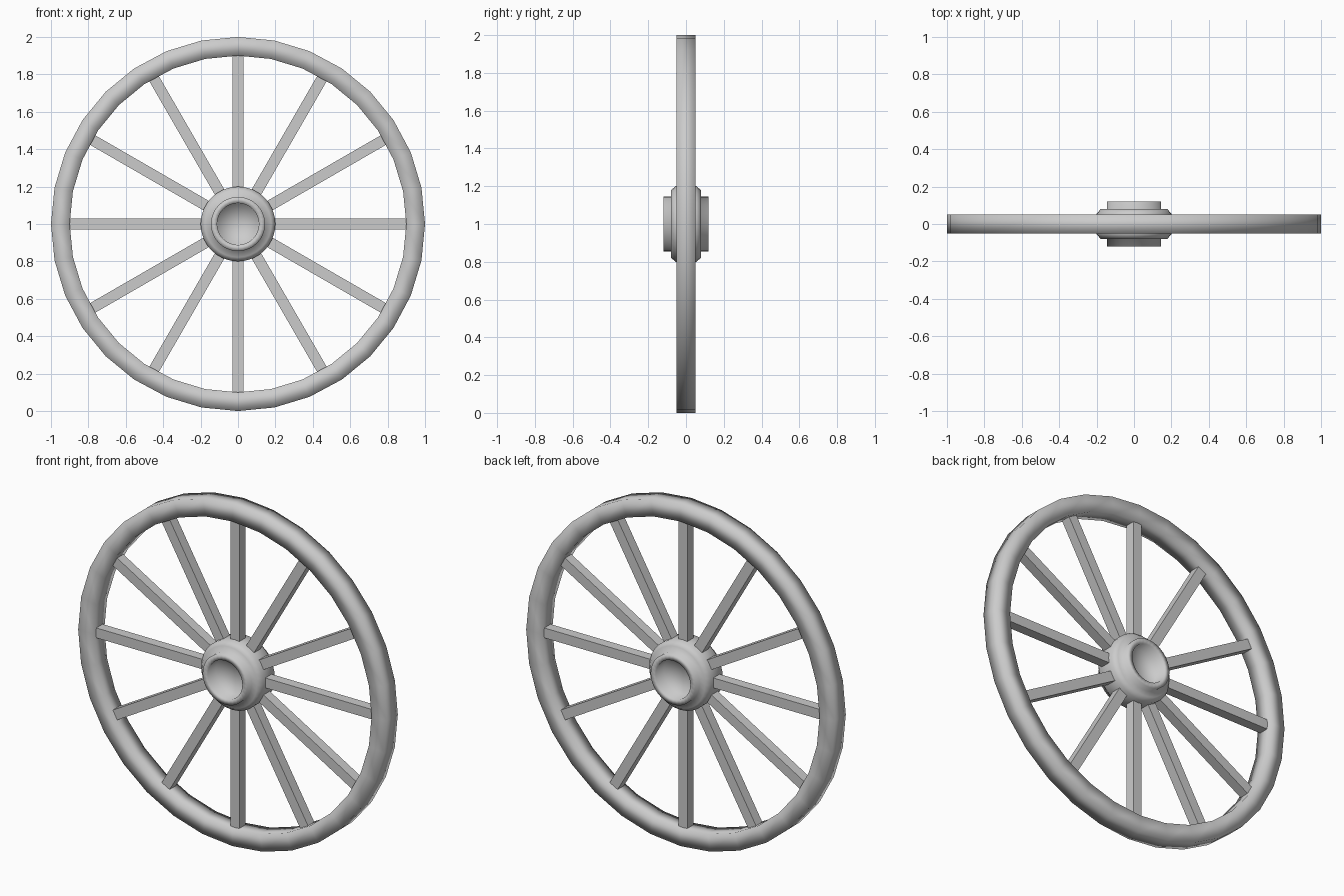
import bpy, bmesh, math
from mathutils import Matrix, Vector

if "Cube" in bpy.data.objects:
    bpy.data.objects.remove(bpy.data.objects["Cube"])

SIDES = 32
CENTRE = Vector((0, 0, 1))


def lathe(name, profile, closed):
    """Turn (radius, y) points around the wheel axis."""
    bm = bmesh.new()
    rings = []
    for r, y in profile:
        if r == 0:
            rings.append([bm.verts.new((0, y, 1))] * SIDES)
            continue
        rings.append([bm.verts.new((r * math.sin(2 * math.pi * i / SIDES), y,
                                    1 + r * math.cos(2 * math.pi * i / SIDES)))
                      for i in range(SIDES)])
    count = len(rings) if closed else len(rings) - 1
    for k in range(count):
        a, b = rings[k], rings[(k + 1) % len(rings)]
        for i in range(SIDES):
            j = (i + 1) % SIDES
            corners = list(dict.fromkeys((a[i], a[j], b[j], b[i])))
            bm.faces.new(corners).smooth = True
    bmesh.ops.recalc_face_normals(bm, faces=bm.faces)
    return finish(name, bm)


def finish(name, bm):
    mesh = bpy.data.meshes.new(name)
    bm.to_mesh(mesh)
    bm.free()
    obj = bpy.data.objects.new(name, mesh)
    bpy.context.collection.objects.link(obj)
    return obj


# Rim: square section, smooth shaded
lathe("rim", [(0.9, -0.05), (1.0, -0.05), (1.0, 0.05), (0.9, 0.05)], True)

# Hub: chamfered drum, narrower collars, recessed ends
half = [(0, -0.05), (0.11, -0.05), (0.112, -0.12), (0.145, -0.12),
        (0.145, -0.08), (0.178, -0.08), (0.2, -0.055)]
lathe("hub", half + [(r, -y) for r, y in reversed(half)], False)

# Spokes: twelve square bars from hub to rim
inner, outer, width = 0.16, 0.9, 0.058
for n in range(12):
    bm = bmesh.new()
    bmesh.ops.create_cube(bm, size=1)
    bmesh.ops.scale(bm, vec=(width, width, outer - inner), verts=bm.verts)
    bmesh.ops.translate(bm, vec=(0, 0, (inner + outer) / 2), verts=bm.verts)
    place = Matrix.Translation(CENTRE) @ Matrix.Rotation(math.radians(30 * n), 4, 'Y')
    bmesh.ops.transform(bm, matrix=place, verts=bm.verts)
    finish(f"spoke_{n + 1}", bm)
